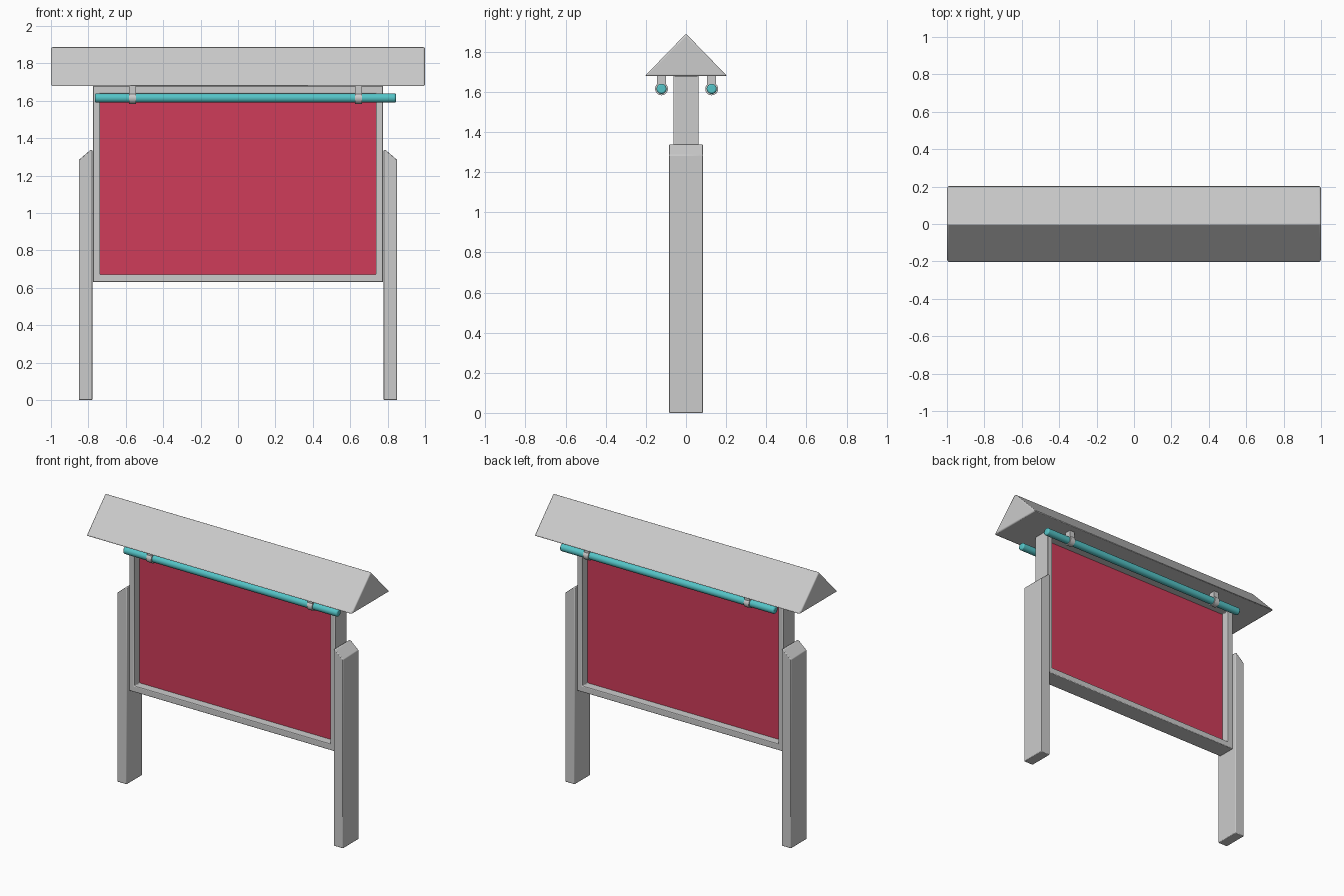
import bpy, bmesh
from math import sin, cos, radians, pi
from mathutils import Vector, Matrix

if "Cube" in bpy.data.objects:
    bpy.data.objects.remove(bpy.data.objects["Cube"])


def material(name, rgb):
    m = bpy.data.materials.new(name)
    m.diffuse_color = (*rgb, 1)
    m.use_nodes = True
    m.node_tree.nodes["Principled BSDF"].inputs["Base Color"].default_value = m.diffuse_color
    return m


def finish(name, bm, bevel=0.0, mat=None, smooth=True):
    bmesh.ops.recalc_face_normals(bm, faces=bm.faces)
    me = bpy.data.meshes.new(name)
    bm.to_mesh(me)
    bm.free()
    ob = bpy.data.objects.new(name, me)
    bpy.context.collection.objects.link(ob)
    if mat:
        me.materials.append(mat)
    if bevel:
        b = ob.modifiers.new("Bevel", 'BEVEL')
        b.width, b.segments, b.limit_method = bevel, 2, 'ANGLE'
        b.angle_limit = radians(30)
    if smooth:
        bpy.ops.object.select_all(action='DESELECT')
        ob.select_set(True)
        bpy.context.view_layer.objects.active = ob
        bpy.ops.object.shade_smooth_by_angle(angle=radians(30))
    return ob


def prism(name, start, vec, bevel=0.0, mat=None):
    """Extrude a closed outline of 3D points along vec."""
    bm = bmesh.new()
    face = bm.faces.new([bm.verts.new(p) for p in start])
    out = bmesh.ops.extrude_face_region(bm, geom=[face])
    moved = [v for v in out['geom'] if isinstance(v, bmesh.types.BMVert)]
    bmesh.ops.translate(bm, verts=moved, vec=Vector(vec))
    return finish(name, bm, bevel, mat)


red = material("panel_red", (0.62, 0.045, 0.10))
teal = material("tube_teal", (0.09, 0.55, 0.57))

# Gabled roof
prism("roof", [(-1, -0.205, 1.679), (-1, 0.205, 1.679), (-1, 0, 1.89)],
      (2, 0, 0), 0.008)

# Posts with the outer top edge chamfered
for side, s in (("left", -1), ("right", 1)):
    outline = [(0.779, 0), (0.85, 0), (0.85, 1.285), (0.79, 1.337), (0.779, 1.337)]
    prism(side + "_post", [(s * x, -0.085, z) for x, z in outline],
          (0, 0.17, 0), 0.004)

# Rectangular frame, open in the middle
bm = bmesh.new()


def rectangle(x, z0, z1, y):
    return [bm.verts.new(p) for p in ((-x, y, z0), (x, y, z0), (x, y, z1), (-x, y, z1))]


loops = [rectangle(0.776, 0.631, 1.68, -0.0625), rectangle(0.738, 0.672, 1.64, -0.0625),
         rectangle(0.738, 0.672, 1.64, 0.0625), rectangle(0.776, 0.631, 1.68, 0.0625)]
for k in range(4):
    a, b = loops[k], loops[(k + 1) % 4]
    for i in range(4):
        j = (i + 1) % 4
        bm.faces.new((a[i], a[j], b[j], b[i]))
finish("frame", bm, 0.004)

# Thin display panel
prism("display_panel", [(-0.745, -0.004, 0.665), (0.745, -0.004, 0.665),
                        (0.745, -0.004, 1.645), (-0.745, -0.004, 1.645)],
      (0, 0.008, 0), 0, red)

# Light tubes and their hanging brackets on both faces
for side, y in (("front", -0.122), ("back", 0.128)):
    zc = 1.615
    bm = bmesh.new()
    bmesh.ops.create_cone(bm, cap_ends=True, segments=32, radius1=0.025,
                          radius2=0.025, depth=1.61,
                          matrix=Matrix.Translation((0.04, y, zc)) @ Matrix.Rotation(pi / 2, 4, 'Y'))
    finish(side + "_light_tube", bm, 0.008, teal)
    arc = [radians(135 + 270 * i / 24) for i in range(25)]
    shape = [(y + 0.032 * cos(a), zc + 0.032 * sin(a)) for a in arc]
    shape += [(y + 0.0226, 1.685), (y - 0.0226, 1.685)]
    for end, x in (("left", -0.565), ("right", 0.645)):
        prism(f"{side}_{end}_bracket", [(x - 0.019, py, pz) for py, pz in shape],
              (0.038, 0, 0))
